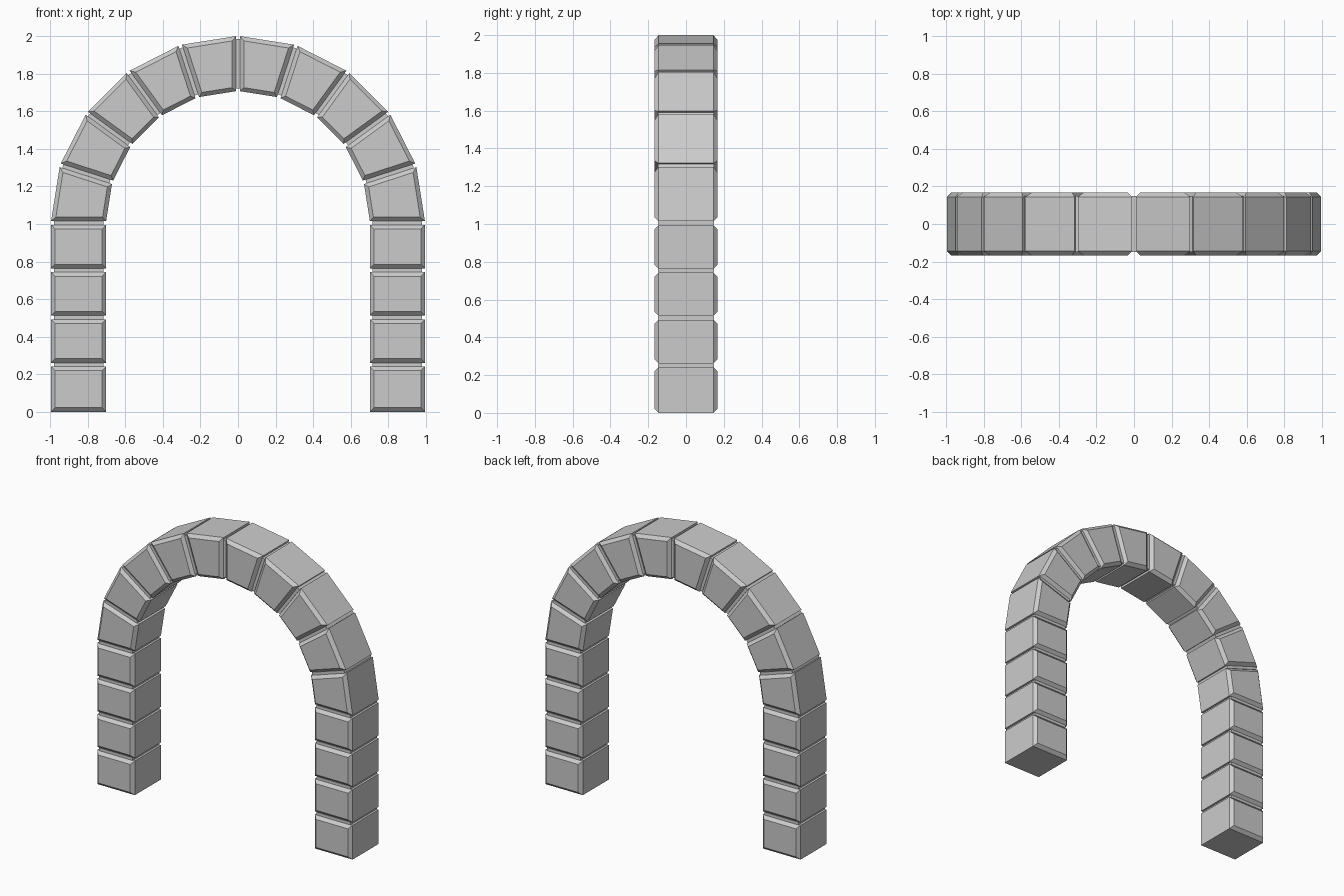
import bpy, bmesh
from math import cos, sin, radians

if "Cube" in bpy.data.objects:
    bpy.data.objects.remove(bpy.data.objects["Cube"])

R_OUT, R_IN = 0.995, 0.702      # arch radii
CZ = 1.005                      # springing height
HALF_D, BEVEL = 0.167, 0.022    # half depth, chamfer size
GAP = 0.02                      # joint width
COURSES, HALF_STONES = 4, 5


def prism(name, corners, half_depth, chamfer=0.0, mirror=True):
    """Extrude an x-z outline along y, chamfering its front and back rims."""
    bm = bmesh.new()
    y = half_depth - chamfer
    front = [bm.verts.new((x, -y, z)) for x, z in corners]
    back = [bm.verts.new((x, y, z)) for x, z in corners]
    n = len(corners)
    caps = [bm.faces.new(front), bm.faces.new(back[::-1])]
    for i in range(n):
        j = (i + 1) % n
        bm.faces.new((front[j], front[i], back[i], back[j]))
    bmesh.ops.recalc_face_normals(bm, faces=bm.faces[:])
    if chamfer:
        bmesh.ops.inset_individual(bm, faces=caps, thickness=chamfer,
                                   depth=chamfer, use_even_offset=True)
    mesh = bpy.data.meshes.new(name)
    bm.to_mesh(mesh)
    bm.free()
    obj = bpy.data.objects.new(name, mesh)
    bpy.context.collection.objects.link(obj)
    if mirror:
        obj.modifiers.new("mirror", 'MIRROR').use_mirror_merge = False
    return obj


def radial(radius, angle, offset):
    """Point on a radial joint line, shifted sideways by offset."""
    c, s = cos(angle), sin(angle)
    return (radius * c - offset * s, CZ + radius * s + offset * c)


def rect(x0, x1, z0, z1):
    return [(x0, z0), (x1, z0), (x1, z1), (x0, z1)]


pitch = CZ / COURSES
h = GAP / 2
rec = 0.015                     # mortar recess

# Pier blocks and the mortar below each of them
for i in range(COURSES):
    z0 = i * pitch + (h if i else 0)
    prism("pier_block", rect(R_IN, R_OUT, z0, (i + 1) * pitch - h), HALF_D, BEVEL)
    if i:
        prism("pier_mortar", rect(R_IN + rec, R_OUT - rec, i * pitch - h, i * pitch + h),
              HALF_D - 0.018)

# Arch stones
step = radians(90 / HALF_STONES)
for i in range(HALF_STONES):
    a, b = i * step, (i + 1) * step
    prism("arch_stone", [radial(R_IN, a, h), radial(R_OUT, a, h),
                         radial(R_OUT, b, -h), radial(R_IN, b, -h)], HALF_D, BEVEL)

# Arch mortar joints, the crown joint sits on the mirror plane
for i in range(HALF_STONES + 1):
    a = i * step
    prism("arch_mortar", [radial(R_IN + rec, a, -h), radial(R_OUT - rec, a, -h),
                          radial(R_OUT - rec, a, h), radial(R_IN + rec, a, h)],
          HALF_D - 0.018, mirror=i < HALF_STONES)
